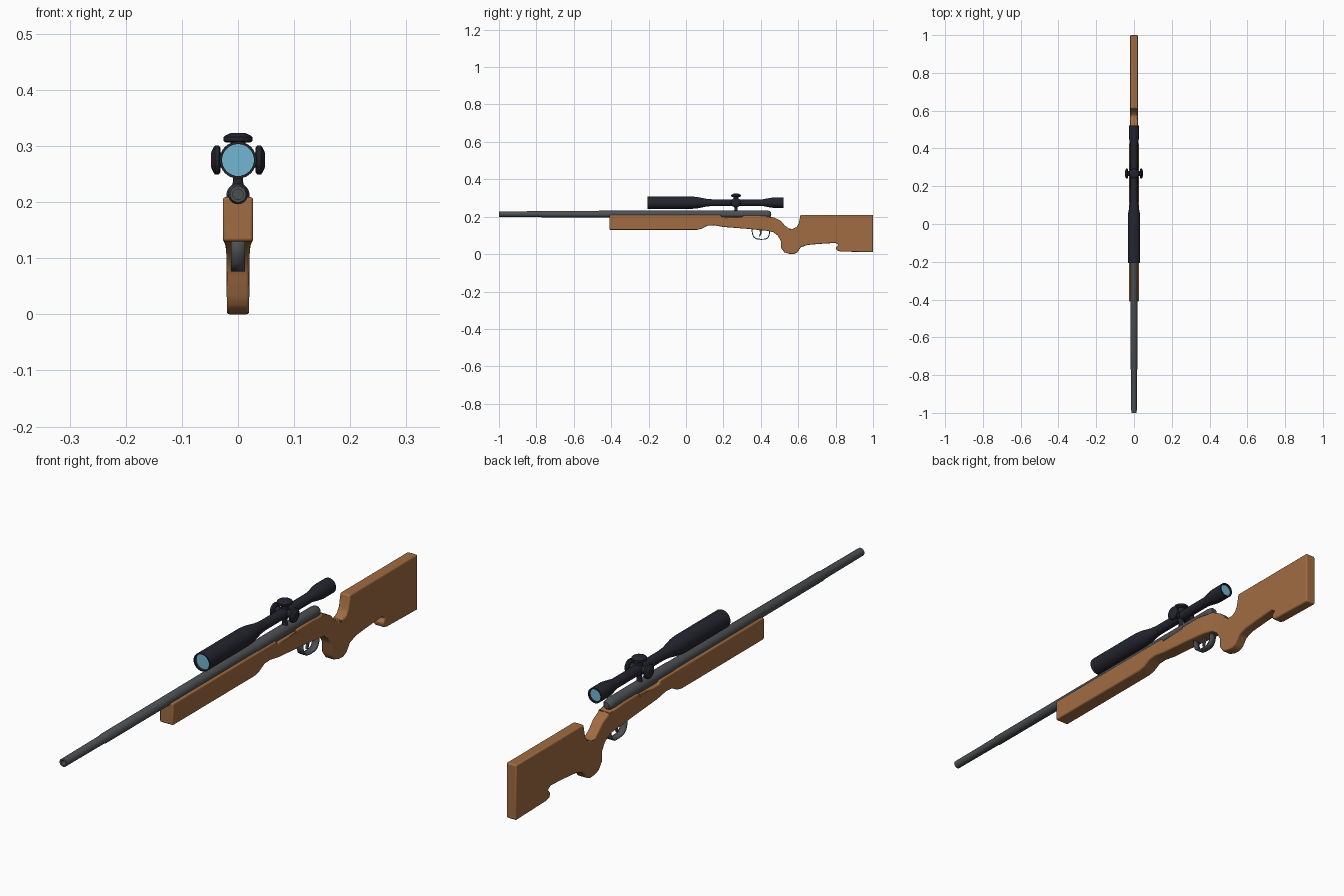
import bpy, bmesh
from math import sin, cos, pi, radians
from mathutils import Vector, Matrix

cube = bpy.data.objects.get("Cube")
if cube:
    bpy.data.objects.remove(cube, do_unlink=True)


def material(name, rgb):
    m = bpy.data.materials.new(name)
    m.use_nodes = True
    m.diffuse_color = (*rgb, 1)
    m.node_tree.nodes["Principled BSDF"].inputs["Base Color"].default_value = (*rgb, 1)
    return m


WOOD = material("warm wood", (0.35, 0.15, 0.055))
STEEL = material("grey steel", (0.075, 0.082, 0.088))
BLACK = material("scope black", (0.018, 0.018, 0.028))
GLASS = material("blue glass", (0.17, 0.47, 0.65))


def finish(bm, name, mat, angle=35):
    bmesh.ops.recalc_face_normals(bm, faces=bm.faces)
    mesh = bpy.data.meshes.new(name)
    bm.to_mesh(mesh)
    bm.free()
    mesh.materials.append(mat)
    ob = bpy.data.objects.new(name, mesh)
    bpy.context.collection.objects.link(ob)
    bpy.ops.object.select_all(action='DESELECT')
    ob.select_set(True)
    bpy.context.view_layer.objects.active = ob
    bpy.ops.object.shade_smooth_by_angle(angle=radians(angle))
    return ob


def lathe(name, profile, mat, axis=(0, 1, 0), origin=(0, 0, 0), sides=32, angle=35):
    """Revolve (distance, radius) pairs around an axis through origin."""
    bm = bmesh.new()
    rings = [[bm.verts.new((r * cos(2 * pi * i / sides), r * sin(2 * pi * i / sides), d))
              for i in range(sides)] for d, r in profile]
    for a, b in zip(rings, rings[1:]):
        for i in range(sides):
            j = (i + 1) % sides
            bm.faces.new((a[i], a[j], b[j], b[i]))
    bmesh.ops.remove_doubles(bm, verts=bm.verts, dist=1e-5)
    turn = Vector((0, 0, 1)).rotation_difference(Vector(axis)).to_matrix().to_4x4()
    bm.transform(Matrix.Translation(origin) @ turn)
    return finish(bm, name, mat, angle)


def plate(bm, outline, half):
    """Extrude a side outline of (y, z) points across x."""
    face = bm.faces.new([bm.verts.new((-half, y, z)) for y, z in outline])
    out = bmesh.ops.extrude_face_region(bm, geom=[face])
    bmesh.ops.translate(bm, vec=(2 * half, 0, 0),
                        verts=[v for v in out["geom"] if isinstance(v, bmesh.types.BMVert)])


# Stock: side outline, rounded along its rim, narrowing toward the butt
underside = [(-.41, .13), (.06, .13), (.085, .136), (.115, .152), (.15, .154), (.2, .145),
             (.33, .135), (.43, .125), (.465, .118), (.49, .10), (.507, .07), (.507, .035),
             (.525, .01), (.55, .002), (.575, 0), (.595, .01), (.615, .037), (.65, .049),
             (.72, .055), (.80, .06), (.815, .05), (.802, .036), (.806, .02), (.825, .014), (1, .01)]
topside = [(1, .21), (.612, .21), (.603, .165), (.592, .145), (.57, .134), (.55, .137),
           (.53, .152), (.505, .178), (.47, .196), (.43, .203), (.385, .207), (.305, .207),
           (.3, .198), (.19, .198), (.185, .209), (-.41, .209)]
bm = bmesh.new()
plate(bm, underside + topside, 1)
for cut in (.3, .4, .47, .52, .57, .62):
    bmesh.ops.bisect_plane(bm, geom=bm.verts[:] + bm.edges[:] + bm.faces[:],
                           plane_co=(0, cut, 0), plane_no=(0, 1, 0))
for v in bm.verts:
    t = min(1, max(0, (v.co.y - .38) / .14))
    v.co.x *= .027 - .007 * t * t * (3 - 2 * t)
stock = finish(bm, "stock", WOOD, 40)
bevel = stock.modifiers.new("rounded rim", 'BEVEL')
bevel.width = .007
bevel.segments = 3
bevel.limit_method = 'ANGLE'
bevel.angle_limit = radians(50)

# Barrel with a recessed bore, and the receiver behind it
lathe("barrel", [(-.96, 0), (-.96, .009), (-1, .009), (-1, .0145), (-.775, .0155),
                 (-.77, .0175), (.12, .0185), (.12, 0)], STEEL, origin=(0, 0, .214))
lathe("receiver", [(.08, 0), (.08, .0185), (.1, .0205), (.43, .0205), (.447, .018),
                   (.455, .011), (.456, 0)], STEEL, origin=(0, 0, .213))

# Trigger guard strap and trigger
path = [(.352, .136), (.355, .11), (.362, .092), (.376, .082), (.40, .079), (.425, .08),
        (.438, .088), (.445, .104), (.447, .13)]
bm = bmesh.new()
left, right = [[bm.verts.new((x, y, z)) for y, z in path] for x in (-.0125, .0125)]
for i in range(len(path) - 1):
    bm.faces.new((left[i], left[i + 1], right[i + 1], right[i]))
guard = finish(bm, "trigger_guard", STEEL)
strap = guard.modifiers.new("strap thickness", 'SOLIDIFY')
strap.thickness = .005
strap.offset = 0
bm = bmesh.new()
plate(bm, [(.392, .135), (.396, .112), (.39, .096), (.396, .094), (.404, .112), (.406, .135)], .004)
finish(bm, "trigger", STEEL)

# Scope body, open at both ends in front of the lenses
SCOPE_Z = .275
lathe("scope_tube", [(-.19, 0), (-.19, .0285), (-.207, .0285), (-.207, .033), (.03, .033),
                     (.06, .0305), (.11, .0205), (.14, .018), (.41, .018), (.45, .0255),
                     (.465, .0275), (.522, .0275), (.522, .0225), (.51, .0225), (.51, 0)],
      BLACK, origin=(0, 0, SCOPE_Z))
for name, y, r in (("front_lens", -.198, .0287), ("rear_lens", .512, .0227)):
    lathe(name, [(y, 0), (y, r), (y + .004, r), (y + .004, 0)], GLASS, origin=(0, 0, SCOPE_Z))

# Adjustment knobs on the top and both sides
knob = [(.01, .013), (.031, .013), (.031, .021), (.034, .026), (.041, .026),
        (.044, .022), (.048, .013), (.048, 0)]
for name, axis in (("top_knob", (0, 0, 1)), ("left_knob", (1, 0, 0)), ("right_knob", (-1, 0, 0))):
    lathe(name, knob, BLACK, axis, (0, .267, SCOPE_Z), sides=16, angle=20)

# Post carrying the scope on the receiver
lathe("scope_mount", [(.222, 0), (.222, .013), (.236, .009), (.25, .009), (.262, .014),
                      (.262, 0)], BLACK, (0, 0, 1), (0, .267, 0), sides=16)
